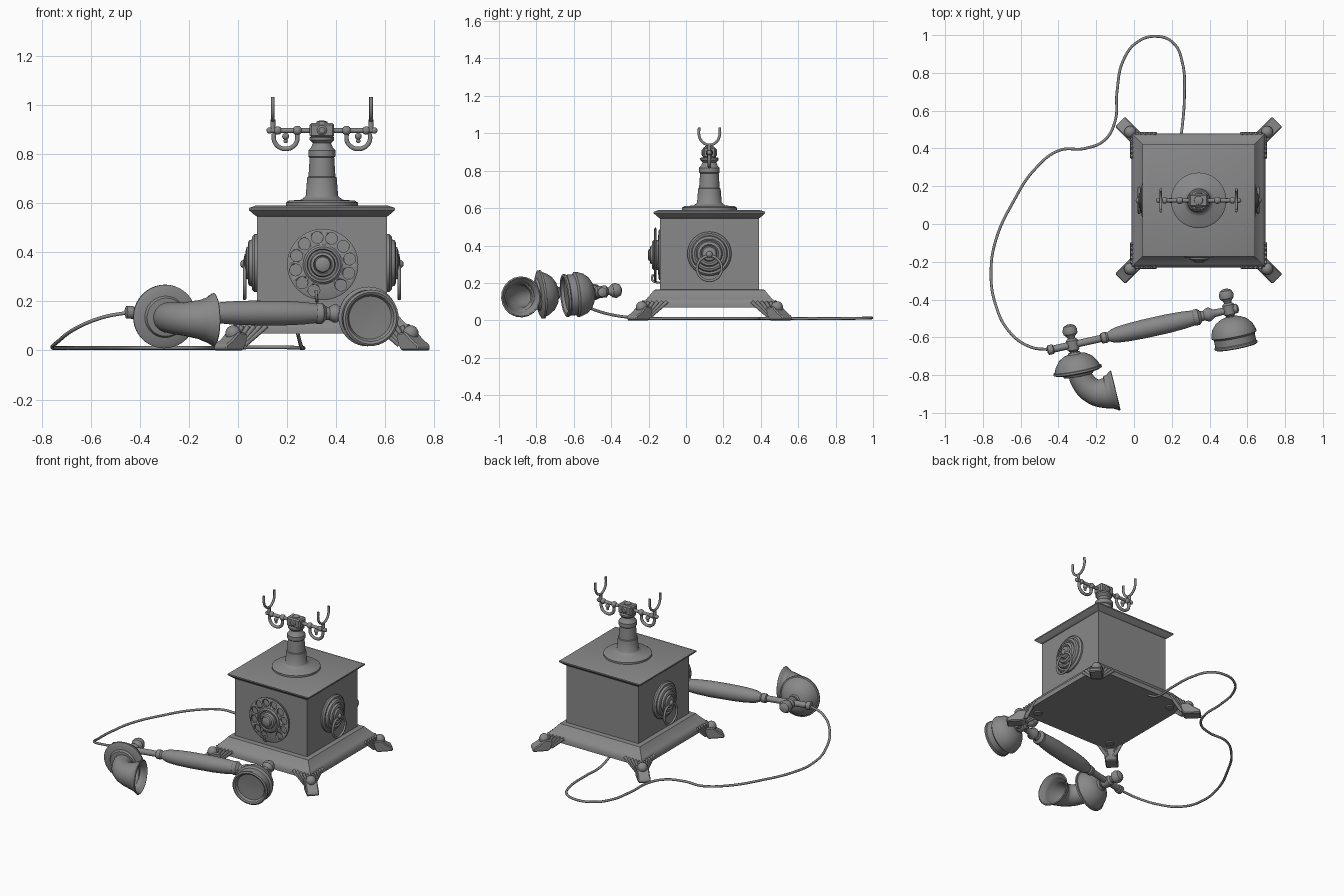
import bpy, bmesh, math
from mathutils import Matrix, Vector

if "Cube" in bpy.data.objects:
    bpy.data.objects.remove(bpy.data.objects["Cube"])

GREY = bpy.data.materials.new("aged_grey_metal")
GREY.diffuse_color = (0.25, 0.25, 0.25, 1)
GREY.use_nodes = True
GREY.node_tree.nodes["Principled BSDF"].inputs["Base Color"].default_value = GREY.diffuse_color
CX, CY = 0.342, 0.125          # centre of the cabinet
CENTRE = Matrix.Translation((CX, CY, 0))


def finish(name, mesh, angle=35):
    mesh.polygons.foreach_set("use_smooth", [True] * len(mesh.polygons))
    mesh.set_sharp_from_angle(angle=math.radians(angle))
    mesh.materials.clear()
    mesh.materials.append(GREY)
    ob = bpy.data.objects.new(name, mesh)
    bpy.context.collection.objects.link(ob)
    return ob


def from_bmesh(name, bm, mat=Matrix(), angle=35):
    bmesh.ops.transform(bm, matrix=mat, verts=bm.verts)
    bmesh.ops.recalc_face_normals(bm, faces=bm.faces)
    me = bpy.data.meshes.new(name)
    bm.to_mesh(me)
    bm.free()
    return finish(name, me, angle)


def lathe(name, profile, mat=Matrix(), n=40, closed=False):
    """Turn (radius, height) points round local z; n=4 makes a square part."""
    bm = bmesh.new()
    k, off = (math.sqrt(2), math.pi / 4) if n == 4 else (1, 0)
    rings = []
    for r, h in profile:
        rings.append([bm.verts.new((r * k * math.cos(off + i * math.tau / n),
                                    r * k * math.sin(off + i * math.tau / n), h)) for i in range(n)])
    pairs = list(zip(rings, rings[1:])) + ([(rings[-1], rings[0])] if closed else [])
    for a, b in pairs:
        for i in range(n):
            j = (i + 1) % n
            bm.faces.new((a[i], a[j], b[j], b[i]))
    if not closed:
        bm.faces.new(rings[0])
        bm.faces.new(rings[-1])
    return from_bmesh(name, bm, mat)


def axis(origin, direction):
    """Frame with local z along a direction."""
    return Matrix.Translation(origin) @ Vector(direction).to_track_quat('Z', 'Y').to_matrix().to_4x4()


def ball(name, pos, r, mat=Matrix()):
    bm = bmesh.new()
    bmesh.ops.create_uvsphere(bm, u_segments=20, v_segments=12, radius=r)
    return from_bmesh(name, bm, mat @ Matrix.Translation(pos))


def tube(name, pts, r, mat=Matrix(), radii=None, cyclic=False, caps=True, res=8, side=3):
    """Round tube through smooth path points."""
    cu = bpy.data.curves.new(name, 'CURVE')
    cu.dimensions = '3D'
    cu.bevel_depth, cu.bevel_resolution = r, side
    cu.resolution_u, cu.use_fill_caps = res, caps
    sp = cu.splines.new('BEZIER')
    sp.bezier_points.add(len(pts) - 1)
    sp.use_cyclic_u = cyclic
    for i, (bp, p) in enumerate(zip(sp.bezier_points, pts)):
        bp.co = p
        bp.handle_left_type = bp.handle_right_type = 'AUTO'
        bp.radius = radii[i] if radii else 1
    tmp = bpy.data.objects.new(name + "_path", cu)
    bpy.context.collection.objects.link(tmp)
    bpy.context.view_layer.update()
    dg = bpy.context.evaluated_depsgraph_get()
    me = bpy.data.meshes.new_from_object(tmp.evaluated_get(dg))
    bpy.data.objects.remove(tmp)
    me.transform(mat)
    return finish(name, me, 50)


# Cabinet: stepped base, body and lid
lathe("base", [(.335, .068), (.355, .068), (.355, .09), (.345, .108), (.335, .115), (.305, .15),
               (.295, .163), (.268, .166)], CENTRE, 4)
lathe("body", [(.265, .16), (.265, .56)], CENTRE, 4)
lathe("lid", [(.265, .545), (.275, .552), (.298, .572), (.298, .58), (.27, .59)], CENTRE, 4)

# Tower and cradle block
lathe("tower", [(.147, .585), (.147, .602), (.135, .61), (.085, .614), (.07, .625), (.066, .63), (.06, .705),
                (.055, .708), (.05, .785), (.055, .79), (.055, .815), (.045, .825), (.037, .845),
                (.05, .858), (.05, .868), (.03, .873)], CENTRE)
bm = bmesh.new()
bmesh.ops.create_cube(bm, size=1, matrix=Matrix.Diagonal((.1, .07, .06, 1)))
bmesh.ops.bevel(bm, geom=bm.edges[:], offset=.008, segments=1, affect='EDGES')
from_bmesh("cradle_block", bm, CENTRE @ Matrix.Translation((0, 0, .897)))
lathe("cradle_cap", [(.025, .92), (.022, .932), (.01, .936)], CENTRE)
lathe("cradle_boss", [(.012, -.042), (.02, -.036), (.02, .036), (.012, .042)],
      CENTRE @ axis((0, 0, .897), (0, 1, 0)), 20)

for s, side in ((-1, "left"), (1, "right")):
    half = CENTRE @ Matrix.Diagonal((s, 1, 1, 1))
    # Cradle arm, scroll and fork
    tube(side + "_cradle_arm", [(.04, 0, .896), (.21, 0, .896)], .0105, half)
    for x, r in ((.1, .019), (.18, .017), (.213, .013)):
        ball(side + "_arm_bead", (x, 0, .896), r, half)
    tube(side + "_scroll", [(.1, 0, .885), (.103, 0, .85), (.122, 0, .828), (.148, 0, .821), (.174, 0, .828),
                            (.193, 0, .85), (.196, 0, .885)], .0095, half)
    ball(side + "_pendant_bead", (.148, 0, .872), .014, half)
    ball(side + "_pendant_drop", (.148, 0, .853), .009, half)
    tube(side + "_fork", [(.2, -.055, 1.032), (.2, -.054, .985), (.2, -.035, .952), (.2, 0, .938),
                          (.2, .035, .952), (.2, .054, .985), (.2, .055, 1.032)], .0075, half)
    tube(side + "_fork_stem", [(.2, 0, .895), (.2, 0, .94)], .01, half)
    # Side rosette and hanging pull ring
    lathe(side + "_rosette", [(.118, 0), (.118, .012), (.108, .022), (.097, .02), (.092, .034), (.08, .039),
                              (.07, .032), (.064, .044), (.05, .048), (.042, .04), (.036, .052), (.016, .056)],
          half @ axis((.263, 0, .356), (1, 0, 0)))
    ball(side + "_ring_knob", (.315, 0, .352), .018, half)
    ring = [(.315, .066 * math.sin(a * math.tau / 12), .278 + .066 * math.cos(a * math.tau / 12)) for a in range(12)]
    tube(side + "_pull_ring", ring, .0075, half, cyclic=True, res=4)

# Dial: pierced plate on a spacer, hub and finger stop
dial = axis((CX + .003, CY - .262, .35), (0, -1, 0))
lathe("dial_back", [(.135, 0), (.135, .008), (.1, .012)], dial, 48)
plate = lathe("dial_plate", [(.06, .02), (.138, .02), (.145, .024), (.145, .029), (.138, .033), (.06, .033)],
              dial, 64, True)
bm = bmesh.new()
for i in range(12):
    if i != 9:
        a = i * math.tau / 12 + .2
        bmesh.ops.create_cone(bm, cap_ends=True, segments=20, radius1=.024, radius2=.024, depth=.08,
                              matrix=Matrix.Translation((.112 * math.cos(a), .112 * math.sin(a), .025)))
cutter = from_bmesh("finger_hole_cutter", bm, dial)
cutter.hide_render = True
cutter.hide_viewport = True
cut = plate.modifiers.new("finger_holes", 'BOOLEAN')
cut.object, cut.solver = cutter, 'EXACT'
lathe("dial_hub", [(.08, 0), (.08, .036), (.072, .044), (.064, .044), (.06, .036), (.052, .036), (.048, .052),
                   (.038, .056), (.034, .05), (.03, .062), (.02, .067)], dial)
tube("finger_stop", [(CX - .02, CY - .265, .2), (CX - .022, CY - .305, .215), (CX - .024, CY - .302, .245)], .006)

# Four claw feet with ribbed brackets and underside screws
claw = [(.46, .07), (.475, .02), (.49, 0), (.588, 0), (.588, .022), (.55, .045), (.515, .075)]
for k in range(4):
    quarter = CENTRE @ Matrix.Rotation(k * math.pi / 2, 4, 'Z')
    diag = quarter @ Matrix.Rotation(math.pi / 4, 4, 'Z')
    bm = bmesh.new()
    f = bm.faces.new([bm.verts.new((d, -.038, z)) for d, z in claw])
    ext = bmesh.ops.extrude_face_region(bm, geom=[f])
    bmesh.ops.translate(bm, vec=(0, .076, 0), verts=[v for v in ext["geom"] if isinstance(v, bmesh.types.BMVert)])
    bmesh.ops.bevel(bm, geom=bm.edges[:], offset=.006, segments=1, affect='EDGES')
    from_bmesh("claw_foot", bm, diag, 25)
    ball("foot_ball", (.512, 0, .07), .032, diag)
    for side in (-1, 1):
        wing = diag @ Matrix.Diagonal((1, side, 1, 1)) @ Matrix.Rotation(-math.pi / 4, 4, 'Z')
        for i in range(5):
            tube("bracket_rib", [(.352, .225 + .025 * i, .1), (.352, .315 + .011 * i, .022)], .010, wing, side=2, res=1)
    lathe("base_screw", [(.026, .06), (.026, .07)], diag @ Matrix.Translation((.4, 0, 0)), 16)

# Handset handle
left, right = Vector((-.44, -.665, .155)), Vector((.55, -.445, .15))
run = (right - left).normalized()
handle = axis(left, run)
lathe("handset_handle", [(.014, -.02), (.026, -.015), (.026, .012), (.019, .016), (.019, .27), (.028, .275), (.03, .3),
                         (.024, .31), (.036, .335), (.042, .365), (.047, .42), (.05, .5), (.05, .64), (.046, .72),
                         (.04, .775), (.043, .78), (.043, .8), (.028, .815), (.026, .83), (.037, .85), (.037, .862),
                         (.021, .885), (.019, .93), (.025, .985), (.025, 1.01), (.012, 1.018)], handle, 32)

# Mouthpiece: knob, post, bell and curved horn
out = Vector((.19, -.975, -.1)).normalized()
mouth = axis((-.325, -.64, .152), out)
post = [(.012, -.11), (.03, -.102), (.04, -.08), (.037, -.06), (.022, -.045), (.02, -.035), (.032, -.025), (.032, .025),
        (.022, .035), (.022, .05), (.034, .055)]
lathe("mouthpiece_post", post, mouth, 28)
lathe("mouthpiece_bell", [(.03, .04), (.036, .05), (.06, .055), (.09, .075), (.112, .105), (.122, .13), (.13, .132),
                          (.13, .143), (.115, .15), (.085, .153), (.078, .165), (.05, .168)], mouth)
horn = tube("horn", [(-.293, -.775, .136), (-.272, -.83, .132), (-.222, -.882, .128), (-.16, -.895, .126),
                     (-.125, -.888, .125), (-.1, -.882, .125)], .06,
            radii=[1, 1.05, 1.13, 1.32, 1.55, 1.83], caps=False, side=8)
horn.modifiers.new("wall", 'SOLIDIFY').thickness = .008

# Earpiece: knob, post and recessed cup
ear = axis((.503, -.452, .152), out)
lathe("earpiece_post", post, ear, 28)
lathe("earpiece_cup", [(.03, .04), (.055, .048), (.085, .065), (.108, .092), (.12, .125), (.122, .138), (.115, .143),
                       (.11, .148), (.11, .185), (.115, .19), (.115, .2), (.106, .205), (.096, .2), (.088, .185),
                       (.02, .18)], ear)

# Cord from the handset round to the underside of the base
tube("cord", [(-.445, -.666, .155), (-.55, -.65, .135), (-.66, -.57, .09), (-.735, -.42, .035), (-.757, -.25, .012),
              (-.73, -.08, .01), (-.64, .116, .01), (-.525, .29, .01), (-.395, .39, .01), (-.26, .4, .01),
              (-.155, .445, .01), (-.1, .545, .01), (-.09, .7, .01), (-.055, .87, .01), (.02, .965, .012),
              (.125, .993, .013), (.21, .957, .012), (.257, .85, .01), (.267, .69, .01), (.257, .53, .018),
              (.243, .43, .07)], .0075, res=10)
